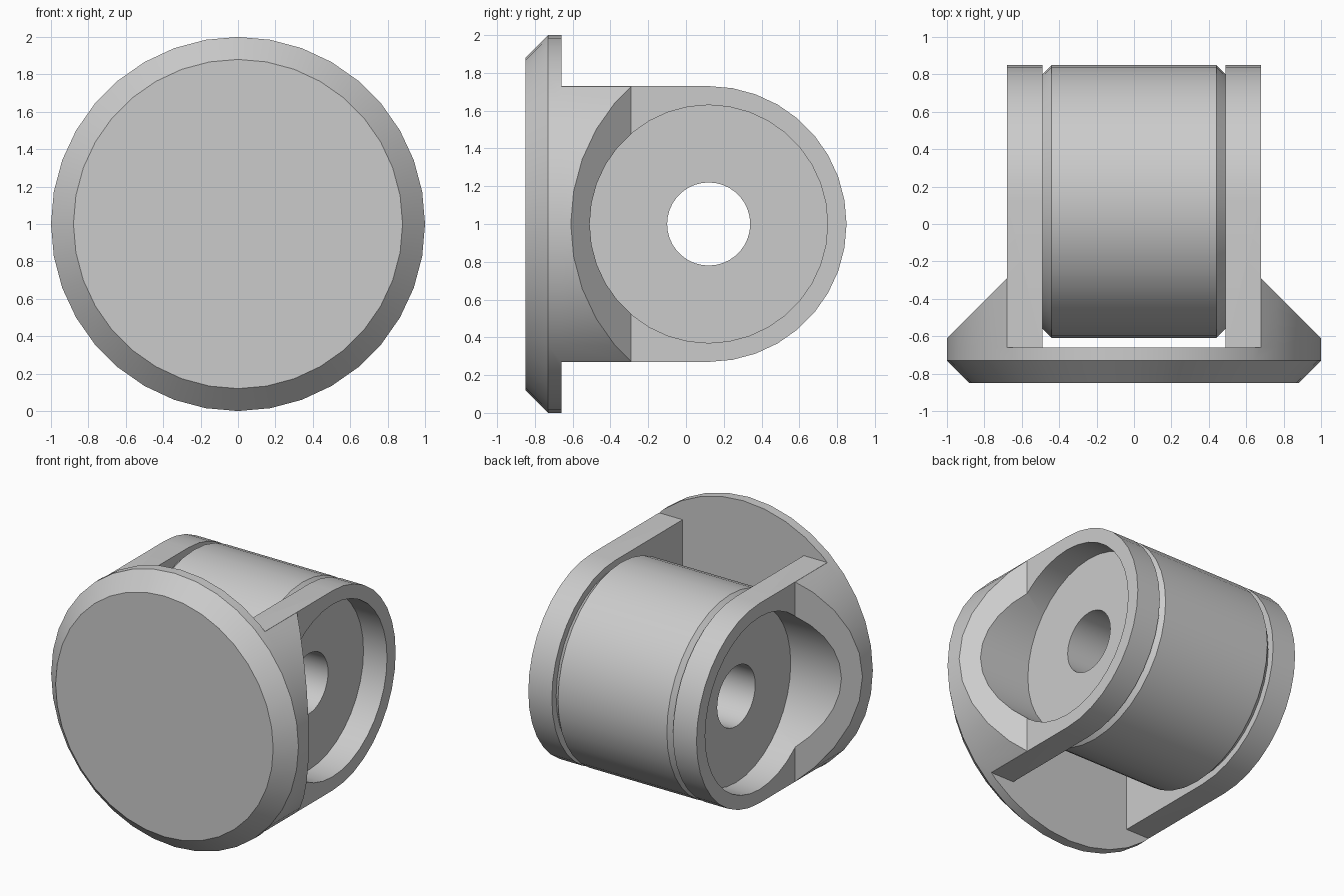
import bpy, bmesh, math
from mathutils import Matrix, Vector

if "Cube" in bpy.data.objects:
    bpy.data.objects.remove(bpy.data.objects["Cube"])

grey = bpy.data.materials.new("plain_grey")
grey.use_nodes = True
grey.diffuse_color = (0.6, 0.6, 0.6, 1)
grey.node_tree.nodes["Principled BSDF"].inputs["Base Color"].default_value = grey.diffuse_color

SEGMENTS = 36
AXLE = Vector((0, 0.12, 1))       # roller centre
ROLLER_R = 0.73
ARM_IN, ARM_OUT = 0.49, 0.68
DISC_FRONT, DISC_BACK = -0.85, -0.66


def finish(bm, name):
    bmesh.ops.recalc_face_normals(bm, faces=bm.faces)
    mesh = bpy.data.meshes.new(name)
    bm.to_mesh(mesh)
    bm.free()
    mesh.materials.append(grey)
    ob = bpy.data.objects.new(name, mesh)
    bpy.context.collection.objects.link(ob)
    return ob


def lathe(profile, axis, centre, closed=False):
    """Spin (radius, distance) points around the x or y axis."""
    bm = bmesh.new()
    rings = []
    for r, d in profile:
        ring = []
        for i in range(SEGMENTS):
            a = math.tau * i / SEGMENTS
            c, s = r * math.cos(a), r * math.sin(a)
            p = (d, c, s) if axis == "x" else (c, d, s)
            ring.append(bm.verts.new(Vector(p) + centre))
        rings.append(ring)
    pairs = list(zip(rings, rings[1:]))
    if closed:
        pairs.append((rings[-1], rings[0]))
    else:
        bm.faces.new(rings[0])
        bm.faces.new(rings[-1])
    for a, b in pairs:
        for i in range(SEGMENTS):
            j = (i + 1) % SEGMENTS
            bm.faces.new((a[i], a[j], b[j], b[i]))
    return bm


def boolean(target, tool, operation):
    mod = target.modifiers.new(operation.lower(), "BOOLEAN")
    mod.operation, mod.solver, mod.object = operation, "EXACT", tool
    bpy.context.view_layer.objects.active = target
    bpy.ops.object.modifier_apply(modifier=mod.name)
    bpy.data.objects.remove(tool)


def cut_away(bm, point, normal):
    """Trim everything on the normal's side of a plane and cap it."""
    geom = bm.verts[:] + bm.edges[:] + bm.faces[:]
    cut = bmesh.ops.bisect_plane(bm, geom=geom, plane_co=point, plane_no=normal,
                                 clear_outer=True)
    edges = [e for e in cut["geom_cut"] if isinstance(e, bmesh.types.BMEdge)]
    bmesh.ops.holes_fill(bm, edges=edges)


def make_arm(side):
    # Plate with a rounded rear end
    outline = [(DISC_BACK, 1 - ROLLER_R)]
    for i in range(SEGMENTS // 2 + 1):
        a = -math.pi / 2 + math.tau * i / SEGMENTS
        outline.append((AXLE.y + ROLLER_R * math.cos(a), 1 + ROLLER_R * math.sin(a)))
    outline.append((DISC_BACK, 1 + ROLLER_R))
    bm = bmesh.new()
    face = bm.faces.new([bm.verts.new((side * ARM_IN, y, z)) for y, z in outline])
    out = bmesh.ops.extrude_face_region(bm, geom=[face])
    verts = [v for v in out["geom"] if isinstance(v, bmesh.types.BMVert)]
    bmesh.ops.translate(bm, verts=verts, vec=(side * (ARM_OUT - ARM_IN), 0, 0))
    return finish(bm, "arm")


def make_gusset(side):
    # Sloped shoulder that follows the rim of the disc
    bm = lathe([(1, DISC_BACK), (1, 0)], "y", Vector((0, 0, 1)))
    cut_away(bm, (side * 0.6, 0, 0), (-side, 0, 0))
    cut_away(bm, (0, 0, 1 + ROLLER_R), (0, 0, 1))
    cut_away(bm, (0, 0, 1 - ROLLER_R), (0, 0, -1))
    cut_away(bm, (side, -0.61, 0), (side, 1, 0))
    return finish(bm, "gusset")


# Front disc with a chamfered rim, joined to both arms
disc = [(0.88, DISC_FRONT), (1, -0.73), (1, DISC_BACK)]
bracket = finish(lathe(disc, "y", Vector((0, 0, 1))), "bracket")
for side in (1, -1):
    arm = make_arm(side)
    boolean(arm, make_gusset(side), "UNION")
    boolean(bracket, arm, "UNION")

# Round openings through both arms
opening = finish(lathe([(0.63, -1.2), (0.63, 1.2)], "x", AXLE), "opening")
boolean(bracket, opening, "DIFFERENCE")

# Roller with chamfered ends and a centre bore
c = 0.05
ring = [(0.22, -ARM_IN), (ROLLER_R - c, -ARM_IN), (ROLLER_R, c - ARM_IN),
        (ROLLER_R, ARM_IN - c), (ROLLER_R - c, ARM_IN), (0.22, ARM_IN)]
roller = finish(lathe(ring, "x", AXLE, closed=True), "roller")

for ob in (bracket, roller):
    bpy.ops.object.select_all(action="DESELECT")
    ob.select_set(True)
    bpy.context.view_layer.objects.active = ob
    bpy.ops.object.shade_smooth_by_angle(angle=math.radians(30))
